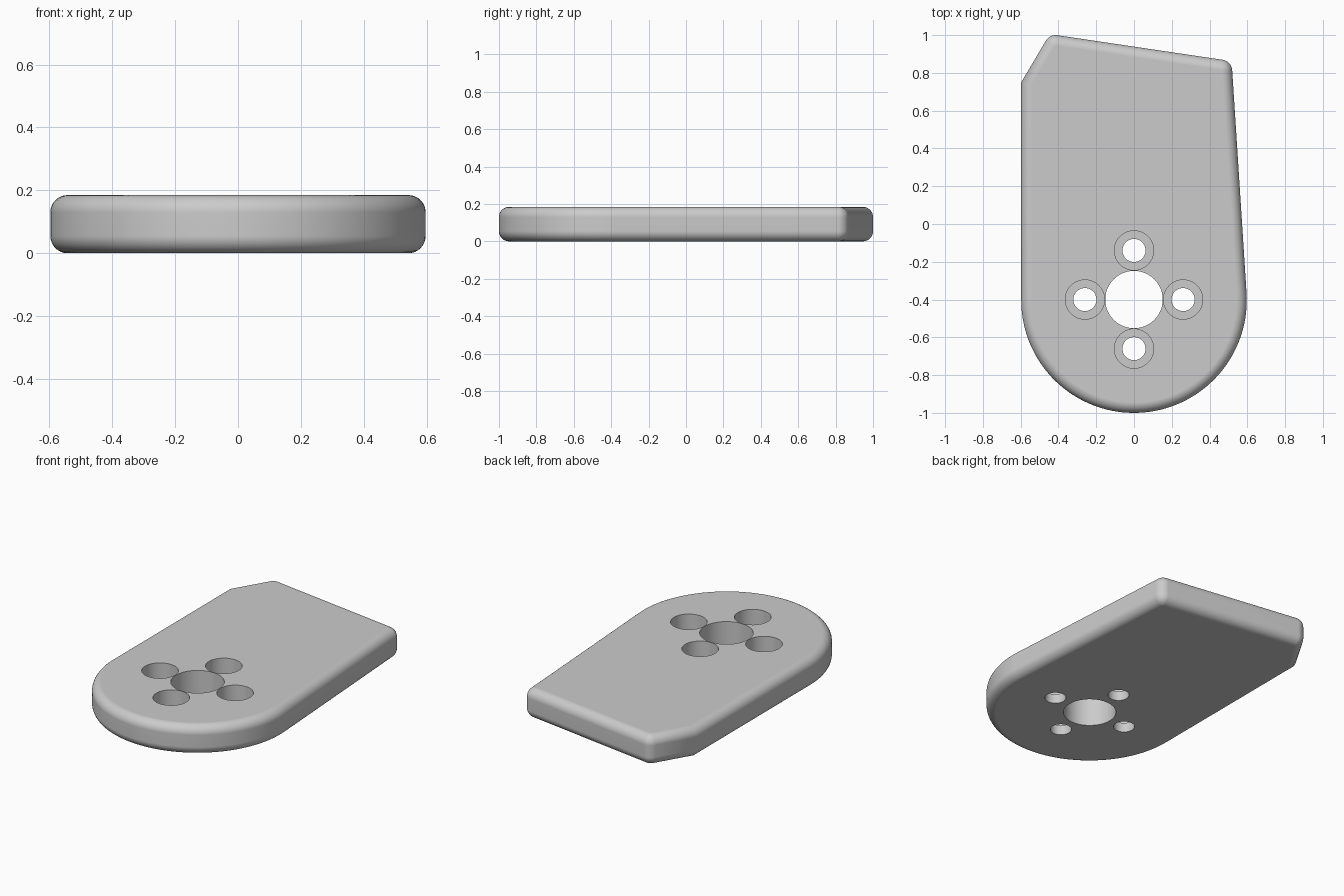
import bpy
import bmesh
from math import cos, sin, radians

if "Cube" in bpy.data.objects:
    bpy.data.objects.remove(bpy.data.objects["Cube"], do_unlink=True)

HEIGHT = 0.185
HUB_Y = -0.403

grey = bpy.data.materials.new("plain grey")
grey.use_nodes = True
grey.diffuse_color = (0.6, 0.6, 0.6, 1)
grey.node_tree.nodes["Principled BSDF"].inputs["Base Color"].default_value = (0.6, 0.6, 0.6, 1)


def arc(cx, cy, radius, start, end, steps):
    """Points along an arc, angles in degrees."""
    angles = [radians(start + (end - start) * i / steps) for i in range(steps + 1)]
    return [(cx + radius * cos(a), cy + radius * sin(a)) for a in angles]


def prism(name, outline, bottom, top):
    """Extrude a flat outline into a solid."""
    mesh = bpy.data.meshes.new(name)
    bm = bmesh.new()
    face = bm.faces.new([bm.verts.new((x, y, bottom)) for x, y in outline])
    side = bmesh.ops.extrude_face_region(bm, geom=[face])
    verts = [g for g in side["geom"] if isinstance(g, bmesh.types.BMVert)]
    bmesh.ops.translate(bm, verts=verts, vec=(0, 0, top - bottom))
    bmesh.ops.recalc_face_normals(bm, faces=bm.faces)
    bm.to_mesh(mesh)
    bm.free()
    mesh.materials.append(grey)
    obj = bpy.data.objects.new(name, mesh)
    bpy.context.collection.objects.link(obj)
    return obj


# Plate: round front end, tapered left side, slanted back, clipped back corner
outline = arc(0, HUB_Y, 0.597, 180, 363.5, 72)
outline += arc(0.46, 0.81, 0.06, 3.5, 81.7, 10)
outline += arc(-0.415, 0.94, 0.06, 81.7, 150, 10)
outline.append((-0.597, 0.75))
plate = prism("plate", outline, 0, HEIGHT)
bpy.context.view_layer.objects.active = plate
plate.select_set(True)

# Rounded rims
bevel = plate.modifiers.new("rounded rim", "BEVEL")
bevel.width = 0.055
bevel.segments = 8
bevel.limit_method = "ANGLE"
bevel.angle_limit = radians(50)
bevel.use_clamp_overlap = False
bpy.ops.object.modifier_apply(modifier=bevel.name)


def drill(x, y, radius, bottom):
    """Cut a round hole from the top down to the given height."""
    circle = arc(x, y, radius, 0, 360, 48)[:-1]
    cutter = prism("cutter", circle, bottom, HEIGHT + 0.1)
    cutter.hide_render = True
    cut = plate.modifiers.new("hole", "BOOLEAN")
    cut.operation = "DIFFERENCE"
    cut.solver = "EXACT"
    cut.object = cutter
    bpy.ops.object.modifier_apply(modifier=cut.name)
    bpy.data.objects.remove(cutter, do_unlink=True)


# Centre bore and four counterbored screw holes
drill(0, -0.4, 0.152, -0.1)
for quarter in range(4):
    a = radians(90 * quarter)
    x, y = 0.26 * cos(a), -0.4 + 0.26 * sin(a)
    drill(x, y, 0.104, 0.06)
    drill(x, y, 0.061, -0.1)

# Smooth rims, crisp hole edges, flat top and bottom
bpy.ops.object.shade_smooth_by_angle(angle=radians(35))
weighted = plate.modifiers.new("flat faces", "WEIGHTED_NORMAL")
weighted.keep_sharp = True
